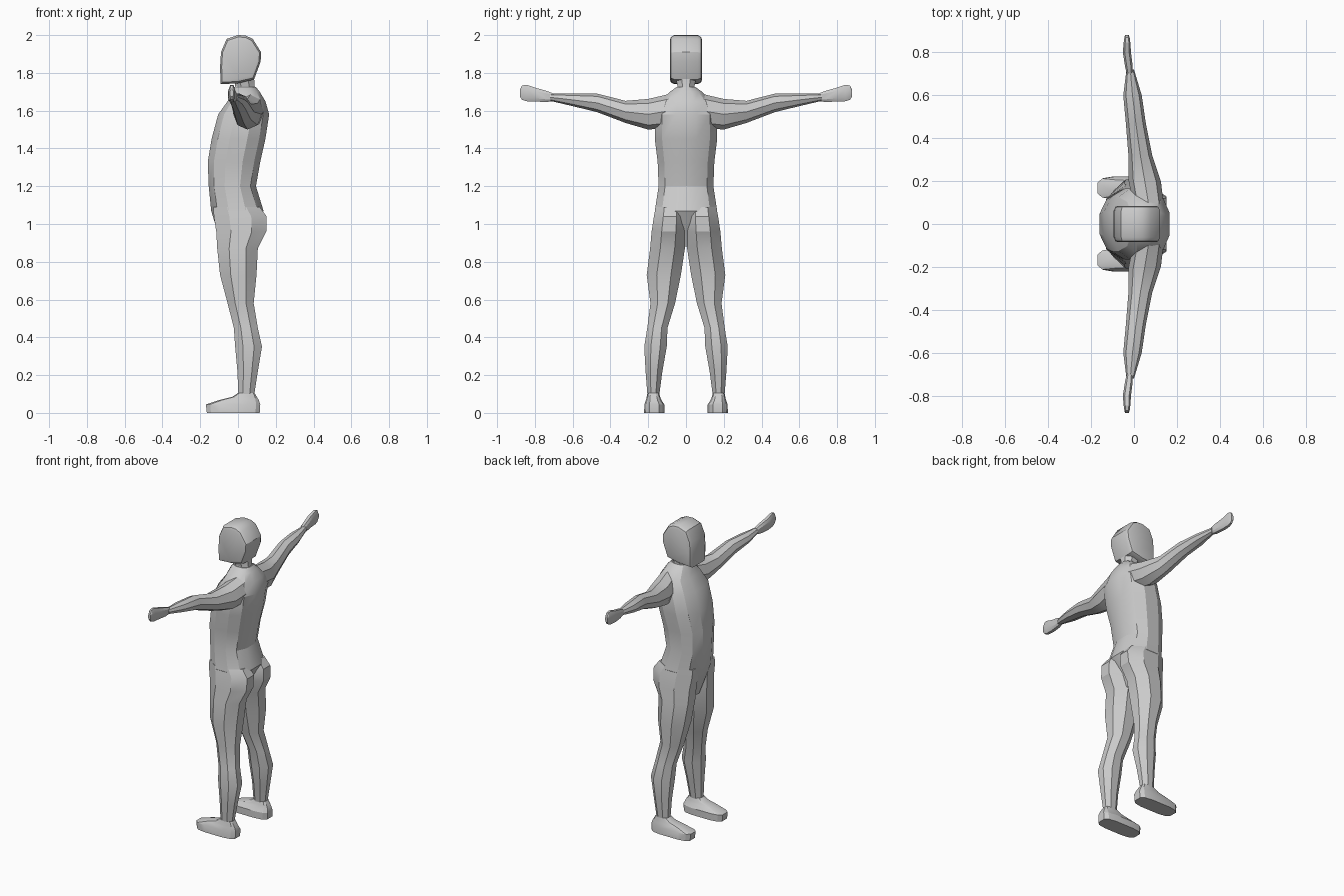
import bpy, bmesh, math
from mathutils import Vector


def skin(name, rings, mirror=False, angle=25):
    """Bridge equal-length rings of points into a closed shell."""
    bm = bmesh.new()
    vs = [[bm.verts.new(p) for p in r] for r in rings]
    n = len(vs[0])
    for a, b in zip(vs, vs[1:]):
        for i in range(n):
            j = (i + 1) % n
            bm.faces.new((a[i], a[j], b[j], b[i]))
    bm.faces.new(vs[0])
    bm.faces.new(vs[-1])
    bmesh.ops.recalc_face_normals(bm, faces=bm.faces[:])
    me = bpy.data.meshes.new(name)
    bm.to_mesh(me)
    bm.free()
    ob = bpy.data.objects.new(name, me)
    bpy.context.collection.objects.link(ob)
    bpy.ops.object.select_all(action='DESELECT')
    ob.select_set(True)
    bpy.context.view_layer.objects.active = ob
    bpy.ops.object.shade_smooth_by_angle(angle=math.radians(angle))
    if mirror:
        m = ob.modifiers.new("mirror", 'MIRROR')
        m.use_axis = (False, True, False)
        m.use_mirror_merge = False
    return ob


def section(axis, t, a0, a1, b0, b1, n, offset, power):
    """n-sided cross-section filling the box a0..a1, b0..b1 at t along the axis."""
    uv = []
    for k in range(n):
        w = 2 * math.pi * (k + offset) / n
        c, s = math.cos(w), math.sin(w)
        uv.append((math.copysign(abs(c) ** power, c), math.copysign(abs(s) ** power, s)))
    mu, mv = max(u for u, v in uv), max(v for u, v in uv)
    out = []
    for u, v in uv:
        a = (a0 + a1) / 2 + (a1 - a0) / 2 * u / mu
        b = (b0 + b1) / 2 + (b1 - b0) / 2 * v / mv
        out.append(Vector((a, b, t) if axis == 'z' else (a, t, b)))
    return out


def loft(name, axis, rows, n=8, offset=0.5, power=1.0, mirror=False):
    return skin(name, [section(axis, *r, n, offset, power) for r in rows], mirror)


# torso: height, front, back, half width
torso = [(0.88, -.09, .05, .03), (0.98, -.115, .09, .12), (1.07, -.142, .135, .165),
         (1.20, -.155, .095, .145), (1.33, -.16, .118, .15), (1.45, -.14, .145, .165),
         (1.58, -.105, .165, .165), (1.65, -.055, .145, .135), (1.70, -.035, .115, .085),
         (1.725, -.02, .095, .05)]
loft("torso", 'z', [(z, f, b, -w, w) for z, f, b, w in torso], n=12, power=.85)

# neck
loft("neck", 'z', [(1.69, -.03, .10, -.055, .055), (1.73, -.015, .088, -.045, .045),
                   (1.78, -.02, .085, -.055, .055)])

# head: side profile swept across with narrowed cheeks
profile = [(-.092, 1.74), (-.095, 1.83), (-.09, 1.91), (-.06, 1.98), (0, 2.0), (.04, 1.998),
           (.078, 1.98), (.122, 1.91), (.12, 1.86), (.085, 1.765), (0, 1.745)]
slices = [(-.085, .8), (-.08, .92), (-.062, 1), (.062, 1), (.08, .92), (.085, .8)]
skin("head", [[Vector((.012 + (x - .012) * s, y, 1.87 + (z - 1.87) * s)) for x, z in profile]
              for y, s in slices], angle=30)

# legs with buttocks: height, front, back, inner, outer
loft("leg", 'z', [(1.09, -.13, .115, .005, .16), (1.04, -.128, .152, 0, .17),
                  (0.96, -.115, .15, 0, .182), (0.87, -.11, .105, .006, .19),
                  (0.73, -.095, .098, .027, .208), (0.58, -.055, .083, .058, .188),
                  (0.45, -.022, .105, .098, .205), (0.35, -.015, .127, .102, .221),
                  (0.22, -.003, .105, .125, .214), (0.09, .002, .085, .142, .204)],
     mirror=True)

# feet
loft("foot", 'z', [(0, -.165, .115, .115, .222), (.045, -.17, .118, .115, .22),
                   (.068, -.10, .11, .13, .212), (.085, -.03, .10, .137, .208),
                   (.105, .0, .088, .143, .204)], n=12, power=.55, mirror=True)

# arms: reach, front, back, bottom, top
loft("arm", 'y', [(.08, .0, .14, 1.51, 1.69), (.20, -.025, .125, 1.50, 1.662),
                  (.32, -.026, .085, 1.535, 1.652), (.47, -.038, .055, 1.592, 1.69),
                  (.60, -.05, .036, 1.624, 1.69), (.72, -.035, .0, 1.652, 1.69)],
     n=8, offset=0, mirror=True)

# hands
loft("hand", 'y', [(.70, -.034, -.006, 1.652, 1.69), (.735, -.042, -.006, 1.646, 1.704),
                   (.80, -.052, -.014, 1.648, 1.722), (.845, -.048, -.017, 1.65, 1.737),
                   (.868, -.045, -.02, 1.658, 1.733), (.88, -.042, -.024, 1.675, 1.71)],
     n=8, power=.7, mirror=True)
